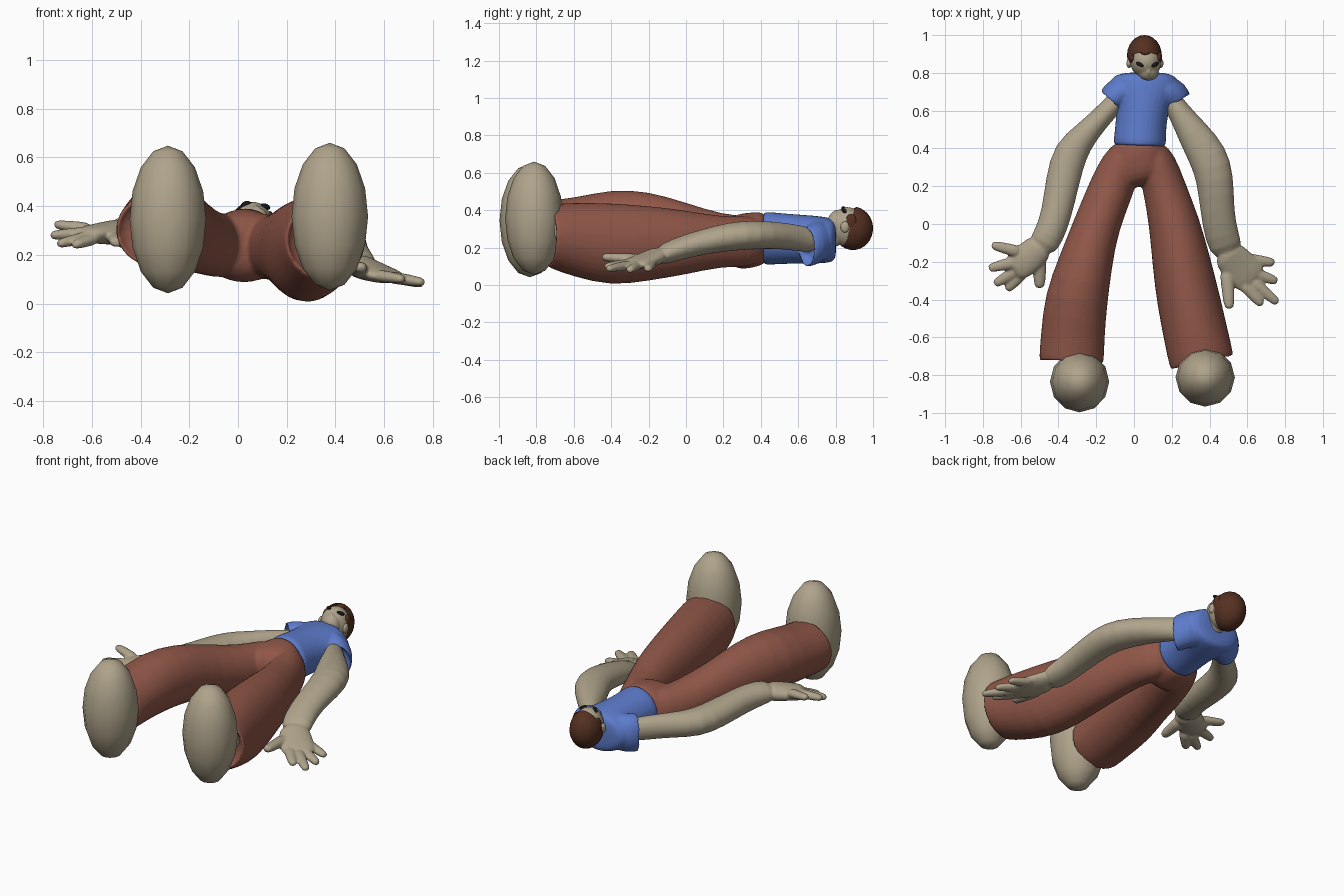
import bpy, bmesh, math
from mathutils import Vector


def material(name, rgb):
    m = bpy.data.materials.new(name)
    m.diffuse_color = (*rgb, 1)
    return m


SKIN = material("skin", (0.43, 0.37, 0.26))
BLUE = material("shirt_blue", (0.11, 0.2, 0.6))
RUST = material("trouser_rust", (0.28, 0.095, 0.065))
BROWN = material("hair_brown", (0.09, 0.03, 0.015))
DARK = material("eye_dark", (0.01, 0.01, 0.012))


def finish(name, bm, mat, levels=0):
    bmesh.ops.recalc_face_normals(bm, faces=bm.faces[:])
    for f in bm.faces:
        f.smooth = True
    me = bpy.data.meshes.new(name)
    bm.to_mesh(me)
    bm.free()
    me.materials.append(mat)
    ob = bpy.data.objects.new(name, me)
    bpy.context.collection.objects.link(ob)
    if levels:
        mod = ob.modifiers.new("smooth", 'SUBSURF')
        mod.levels = mod.render_levels = levels
    return ob


def loft(name, rings, mat, sides=16, hem=False):
    """Tube through rings (x, y, z, half width, half height)."""
    pts = [Vector(r[:3]) for r in rings]
    frames = []
    for i, r in enumerate(rings):
        t = pts[min(i + 1, len(pts) - 1)] - pts[max(i - 1, 0)]
        t.z = 0
        t.normalize()
        frames.append((pts[i], t, r[3], r[4]))
    if hem:  # turn the open end back into the tube
        c, t, a, b = frames[-1]
        frames += [(c, t, a * 0.9, b * 0.9), (c - t * 0.06, t, a * 0.86, b * 0.86)]
    bm = bmesh.new()
    k = 6 / (4 + 2 * math.cos(2 * math.pi / sides))  # offsets subdivision shrinkage
    loops = []
    for c, t, a, b in frames:
        s = t.cross(Vector((0, 0, 1)))
        loops.append([bm.verts.new(c + s * a * k * math.cos(w) + Vector((0, 0, b * k * math.sin(w))))
                      for w in (2 * math.pi * j / sides for j in range(sides))])
    for p, q in zip(loops, loops[1:]):
        for j in range(sides):
            n = (j + 1) % sides
            bm.faces.new((p[j], p[n], q[n], q[j]))
    bm.faces.new(loops[0])
    bm.faces.new(loops[-1])
    return finish(name, bm, mat, 1)


def fuse(name, parts, voxel, smoothing):
    """Melt overlapping parts into one continuous skin."""
    bpy.ops.object.select_all(action='DESELECT')
    for p in parts:
        p.select_set(True)
    bpy.context.view_layer.objects.active = parts[0]
    bpy.ops.object.convert(target='MESH')
    bpy.ops.object.join()
    ob = bpy.context.view_layer.objects.active
    ob.name = name
    rm = ob.modifiers.new("fuse", 'REMESH')
    rm.mode, rm.voxel_size, rm.use_smooth_shade = 'VOXEL', voxel, True
    sm = ob.modifiers.new("soften", 'SMOOTH')
    sm.factor, sm.iterations = 0.5, smoothing
    return ob


def ball(name, loc, radii, mat, seg=24, rings=16, rot=(0, 0, 0), cut=None):
    bm = bmesh.new()
    bmesh.ops.create_uvsphere(bm, u_segments=seg, v_segments=rings, radius=1)
    bmesh.ops.scale(bm, vec=radii, verts=bm.verts)
    if cut:
        co, no = cut
        bmesh.ops.bisect_plane(bm, geom=bm.verts[:] + bm.edges[:] + bm.faces[:],
                               plane_co=Vector(co) - Vector(loc), plane_no=no, clear_inner=True)
    ob = finish(name, bm, mat)
    ob.location = loc
    ob.rotation_euler = rot
    return ob


# Head with neck, hair, ears and eyes
fuse("head", [
    ball("skull", (0.063, 0.862, 0.31), (0.084, 0.09, 0.107), SKIN),
    ball("jaw", (0.075, 0.805, 0.33), (0.056, 0.05, 0.066), SKIN),
    ball("nose", (0.077, 0.812, 0.39), (0.013, 0.025, 0.014), SKIN),
    loft("neck", [(0.058, 0.72, 0.24, 0.055, 0.06), (0.06, 0.78, 0.255, 0.05, 0.058),
                  (0.06, 0.85, 0.28, 0.05, 0.06)], SKIN)], 0.006, 4)
ball("hair", (0.055, 0.893, 0.303), (0.092, 0.107, 0.116), BROWN,
     cut=((0.055, 0.908, 0.417), (0, 1, -0.42)))
ball("hair_peak", (0.062, 0.912, 0.395), (0.028, 0.022, 0.02), BROWN, rot=(0, 0, 0.2))
for side in (-1, 1):
    ball("sideburn", (0.06 + side * 0.071, 0.882, 0.335), (0.018, 0.032, 0.045), BROWN, 16, 10)
    ball("ear", (0.058 + side * 0.084, 0.85, 0.31), (0.014, 0.024, 0.03), SKIN, 16, 10)
    ball("eye", (0.072 + side * 0.041, 0.845, 0.403 - side * 0.005), (0.023, 0.01, 0.012), DARK, 16, 10,
         (0.3, side * 0.35, side * 0.5))

# Shirt: body with two open sleeves
fuse("shirt", [
    loft("shirt_body", [(0.03, 0.405, 0.25, 0.139, 0.142),
                        (0.03, 0.43, 0.25, 0.139, 0.142), (0.037, 0.53, 0.248, 0.133, 0.134),
                        (0.047, 0.63, 0.245, 0.14, 0.13), (0.056, 0.71, 0.242, 0.175, 0.127),
                        (0.058, 0.765, 0.24, 0.185, 0.12), (0.058, 0.797, 0.24, 0.14, 0.11),
                        (0.058, 0.803, 0.24, 0.06, 0.06)], BLUE),
    loft("right_sleeve", [(0.02, 0.72, 0.24, 0.075, 0.1), (-0.045, 0.71, 0.24, 0.085, 0.11),
                          (-0.098, 0.68, 0.235, 0.085, 0.115), (-0.125, 0.648, 0.235, 0.072, 0.112)],
         BLUE, hem=True),
    loft("left_sleeve", [(0.1, 0.72, 0.24, 0.075, 0.1), (0.165, 0.71, 0.235, 0.085, 0.11),
                         (0.213, 0.675, 0.215, 0.088, 0.112), (0.235, 0.64, 0.2, 0.076, 0.104)],
         BLUE, hem=True)], 0.007, 6)

# Trousers: seat and two wide legs
fuse("trousers", [
    loft("trouser_seat", [(0.03, 0.435, 0.25, 0.13, 0.134), (0.028, 0.4, 0.248, 0.14, 0.143),
                          (0.022, 0.3, 0.232, 0.19, 0.154), (0.035, 0.235, 0.235, 0.17, 0.13),
                          (0.045, 0.2, 0.235, 0.1, 0.07)], RUST),
    loft("right_trouser_leg", [(-0.02, 0.42, 0.24, 0.07, 0.11), (-0.065, 0.33, 0.237, 0.105, 0.135),
                               (-0.115, 0.2, 0.245, 0.12, 0.13),
                               (-0.198, 0, 0.285, 0.12, 0.155), (-0.255, -0.2, 0.33, 0.142, 0.172),
                               (-0.308, -0.4, 0.335, 0.168, 0.178), (-0.325, -0.6, 0.31, 0.168, 0.154),
                               (-0.332, -0.738, 0.3, 0.174, 0.155)], RUST, hem=True),
    loft("left_trouser_leg", [(0.08, 0.42, 0.24, 0.07, 0.11), (0.118, 0.33, 0.232, 0.105, 0.14),
                              (0.158, 0.2, 0.232, 0.112, 0.13),
                              (0.215, 0, 0.228, 0.135, 0.172), (0.25, -0.2, 0.223, 0.154, 0.2),
                              (0.288, -0.4, 0.216, 0.168, 0.222), (0.33, -0.6, 0.243, 0.17, 0.198),
                              (0.362, -0.742, 0.263, 0.174, 0.168)], RUST, hem=True)], 0.009, 8)

# Ankles and big faceted egg-shaped feet
for name, x, y, z, ry in (("right", -0.288, -0.835, 0.345, 0.162), ("left", 0.377, -0.812, 0.357, 0.155)):
    ball(name + "_foot", (x, y, z), (0.157, ry, 0.303), SKIN, 12, 8)
    loft(name + "_ankle", [(x, -0.6, 0.3, 0.11, 0.11), (x, -0.75, 0.31, 0.12, 0.12)], SKIN)

# Arm and palm sections
arms = {
    "left": ([(0.17, 0.7, 0.235, 0.055, 0.065), (0.228, 0.61, 0.25, 0.055, 0.07),
              (0.31, 0.485, 0.268, 0.085, 0.071), (0.395, 0.36, 0.268, 0.106, 0.077),
              (0.431, 0.24, 0.262, 0.099, 0.077), (0.441, 0.06, 0.225, 0.088, 0.067),
              (0.465, -0.07, 0.185, 0.09, 0.064), (0.505, -0.17, 0.15, 0.085, 0.048)],
             [(0.475, -0.13, 0.165, 0.082, 0.055), (0.54, -0.21, 0.135, 0.095, 0.042),
              (0.605, -0.275, 0.115, 0.1, 0.034), (0.645, -0.31, 0.105, 0.08, 0.022)]),
    "right": ([(-0.05, 0.7, 0.24, 0.055, 0.065), (-0.13, 0.61, 0.248, 0.052, 0.07),
               (-0.25, 0.485, 0.252, 0.064, 0.072), (-0.34, 0.385, 0.25, 0.094, 0.078),
               (-0.378, 0.23, 0.26, 0.09, 0.078), (-0.41, 0.05, 0.28, 0.08, 0.076),
               (-0.45, -0.06, 0.293, 0.08, 0.07), (-0.5, -0.14, 0.295, 0.078, 0.05)],
              [(-0.475, -0.1, 0.295, 0.075, 0.06), (-0.54, -0.165, 0.29, 0.083, 0.046),
               (-0.61, -0.215, 0.285, 0.086, 0.038), (-0.65, -0.235, 0.28, 0.072, 0.028)])}

# Fingers and thumbs: (base, tip)
digits = {
    "left": [((0.59, -0.185, 0.12), (0.745, -0.205, 0.085)), ((0.61, -0.25, 0.115), (0.76, -0.305, 0.08)),
             ((0.61, -0.29, 0.11), (0.763, -0.42, 0.087)), ((0.57, -0.31, 0.115), (0.68, -0.43, 0.1)),
             ((0.49, -0.23, 0.135), (0.505, -0.45, 0.15))],
    "right": [((-0.6, -0.15, 0.305), (-0.755, -0.11, 0.325)), ((-0.62, -0.2, 0.29), (-0.77, -0.235, 0.28)),
              ((-0.61, -0.24, 0.275), (-0.74, -0.32, 0.245)), ((-0.58, -0.25, 0.27), (-0.675, -0.35, 0.24)),
              ((-0.5, -0.18, 0.28), (-0.5, -0.34, 0.25))]}
for side, (arm, palm) in arms.items():
    parts = [loft("arm", arm, SKIN), loft("palm", palm, SKIN)]
    for i, (base, tip) in enumerate(digits[side]):
        a, b = Vector(base), Vector(tip)
        r = 0.036 if i == 4 else 0.031
        parts.append(loft("digit", [(*a.lerp(b, f), r * w, r * w * 0.8) for f, w in
                                    ((0, 1.15), (0.4, 0.98), (0.75, 0.88), (0.94, 0.72), (1.0, 0.45))],
                          SKIN, sides=10))
    fuse(side + "_arm", parts, 0.007, 6)
